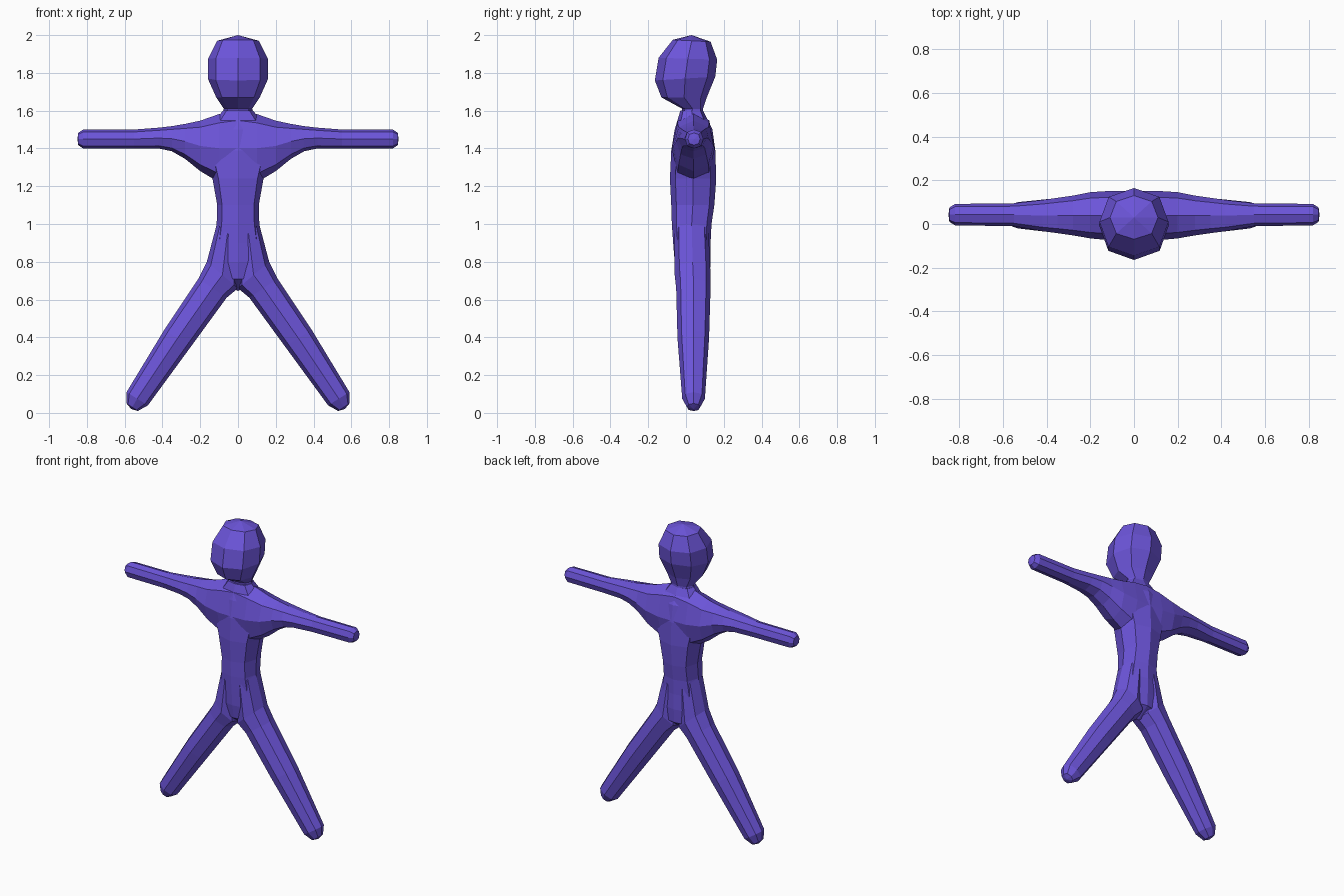
import bpy, bmesh, math
from mathutils import Vector

cube = bpy.data.objects.get("Cube")
if cube:
    bpy.data.objects.remove(cube, do_unlink=True)

violet = bpy.data.materials.new("violet")
violet.use_nodes = True
colour = (0.15, 0.09, 0.7, 1)
violet.diffuse_color = colour
violet.node_tree.nodes["Principled BSDF"].inputs["Base Color"].default_value = colour

SIDES = 8


def loft(name, rings, square=1.0, tip=None):
    """Skin eight-sided rings given as (centre, half axis u, half axis v)."""
    bm = bmesh.new()
    loops = []
    for centre, u, v in rings:
        loop = []
        for i in range(SIDES):
            a = i * math.tau / SIDES
            k = square if i % 2 else 1.0
            loop.append(bm.verts.new(centre + u * (k * math.cos(a)) + v * (k * math.sin(a))))
        loops.append(loop)
    for low, high in zip(loops, loops[1:]):
        for i in range(SIDES):
            j = (i + 1) % SIDES
            bm.faces.new((low[i], low[j], high[j], high[i]))
    bm.faces.new(loops[0])
    if tip:
        point = bm.verts.new(tip)
        for i in range(SIDES):
            bm.faces.new((loops[-1][i], loops[-1][(i + 1) % SIDES], point))
    else:
        bm.faces.new(loops[-1])
    bmesh.ops.recalc_face_normals(bm, faces=bm.faces)
    mesh = bpy.data.meshes.new(name)
    bm.to_mesh(mesh)
    bm.free()
    mesh.materials.append(violet)
    obj = bpy.data.objects.new(name, mesh)
    bpy.context.collection.objects.link(obj)


def limb_ring(side, x1, z1, x2, z2, front, back):
    """Ring between an outer and an inner point, with a depth range."""
    a, b = Vector((side * x1, 0, z1)), Vector((side * x2, 0, z2))
    depth = Vector((0, (front + back) / 2, 0))
    return (a + b) / 2 + depth, (a - b) / 2, Vector((0, (back - front) / 2, 0))


# Torso: height, half width, front, back; from the neck base down to the crotch
torso = [(1.6, .08, -.03, .09), (1.5, .16, -.06, .14), (1.39, .18, -.078, .155),
         (1.24, .135, -.085, .16), (1.1, .11, -.078, .15), (1.0, .113, -.075, .135),
         (.9, .13, -.068, .13), (.8, .16, -.06, .13), (.71, .13, -.045, .125)]
loft("torso", [limb_ring(1, w, z, -w, z, f, b) for z, w, f, b in torso],
     square=1.08, tip=(0, .04, .645))

# Head and neck: front y, front z, back y, back z, half width
head = [(-.02, 1.55, .09, 1.55, .09), (-.02, 1.61, .09, 1.61, .075),
        (-.13, 1.67, .11, 1.67, .115), (-.165, 1.76, .155, 1.78, .16),
        (-.145, 1.88, .165, 1.87, .158), (-.07, 1.975, .13, 1.965, .11)]
loft("head", [(Vector((0, (f + b) / 2, (zf + zb) / 2)),
               Vector((0, (f - b) / 2, (zf - zb) / 2)), Vector((w, 0, 0)))
              for f, zf, b, zb, w in head], square=1.04, tip=(0, .03, 2.0))

# Arms: x, top, bottom, front, back
arm = [(0, 1.6, 1.2, -.075, .152), (.1, 1.582, 1.22, -.075, .152),
       (.2, 1.547, 1.28, -.066, .146), (.28, 1.53, 1.345, -.052, .13),
       (.35, 1.518, 1.385, -.042, .12), (.42, 1.51, 1.4, -.033, .11),
       (.55, 1.5, 1.4, -.01, .095), (.82, 1.5, 1.4, -.006, .092),
       (.846, 1.482, 1.418, .01, .075)]

# Legs: outer x and z, inner x and z, front, back
leg = [(.112, 1.0, 0, .9, -.06, .12), (.165, .8, 0, .66, -.06, .13),
       (.21, .71, .06, .61, -.052, .13), (.39, .44, .25, .35, -.045, .122),
       (.59, .11, .477, .04, -.02, .1), (.59, .05, .53, .01, .005, .075)]

for name, side in (("left", 1), ("right", -1)):
    loft(name + "_arm", [limb_ring(side, x, t, x, b, f, k) for x, t, b, f, k in arm],
         square=1.05, tip=(side * .85, .043, 1.45))
    loft(name + "_leg", [limb_ring(side, *r) for r in leg],
         square=1.05, tip=(side * .565, .04, .02))
